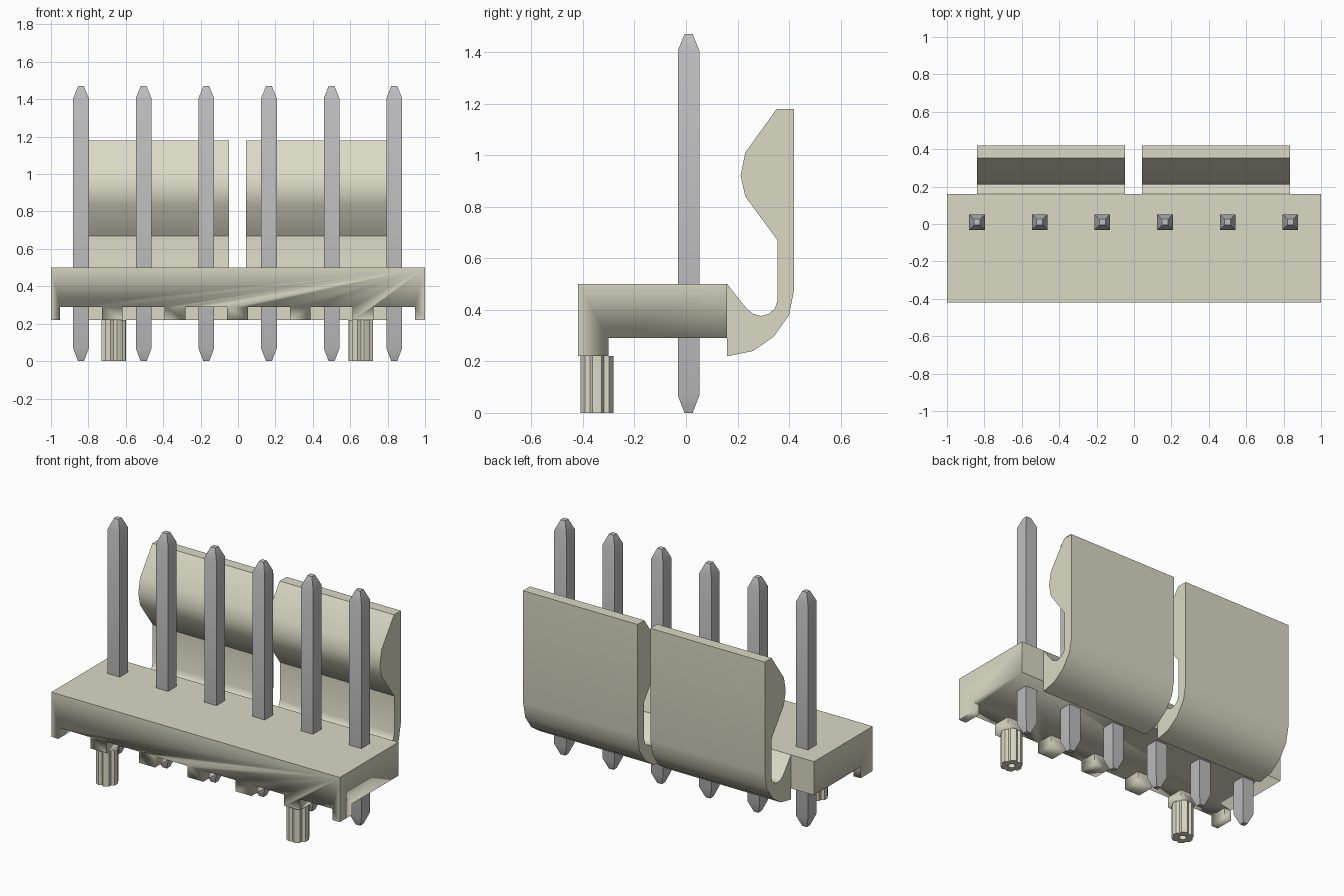
import bpy, bmesh, math
from mathutils import Vector

cube = bpy.data.objects.get("Cube")
if cube:
    bpy.data.objects.remove(cube, do_unlink=True)


def material(name, colour):
    m = bpy.data.materials.new(name)
    m.use_nodes = True
    m.diffuse_color = colour
    m.node_tree.nodes["Principled BSDF"].inputs["Base Color"].default_value = colour
    return m


cream = material("cream plastic", (0.71, 0.70, 0.56, 1))
metal = material("grey metal", (0.52, 0.52, 0.53, 1))


def finish(name, bm, mat):
    bmesh.ops.recalc_face_normals(bm, faces=bm.faces)
    mesh = bpy.data.meshes.new(name)
    bm.to_mesh(mesh)
    bm.free()
    mesh.materials.append(mat)
    ob = bpy.data.objects.new(name, mesh)
    bpy.context.collection.objects.link(ob)
    bpy.ops.object.select_all(action="DESELECT")
    bpy.context.view_layer.objects.active = ob
    ob.select_set(True)
    bpy.ops.object.shade_smooth_by_angle(angle=math.radians(32))
    return ob


def extrude(name, points, travel, mat):
    """Sweep a flat outline along a vector to make a solid."""
    bm = bmesh.new()
    face = bm.faces.new([bm.verts.new(p) for p in points])
    result = bmesh.ops.extrude_face_region(bm, geom=[face], use_keep_orig=True)
    moved = [g for g in result["geom"] if isinstance(g, bmesh.types.BMVert)]
    bmesh.ops.translate(bm, verts=moved, vec=Vector(travel))
    return finish(name, bm, mat)


PITCH = 0.335
pin_xs = [(i - 2.5) * PITCH - 0.002 for i in range(6)]

# Base block, hollowed underneath so a row of feet is left along the front
base = extrude("base", [(-1, -0.42, 0.22), (1, -0.42, 0.22), (1, 0.16, 0.22), (-1, 0.16, 0.22)],
               (0, 0, 0.28), cream)
outline = [(-1.2, 0.3, 0.1), (-1.2, -0.3, 0.1)]
for x in pin_xs:
    outline += [(x + dx, y, 0.1) for dx, y in
                ((-0.112, -0.3), (-0.112, -0.6), (0.112, -0.6), (0.112, -0.3))]
outline += [(1.2, -0.3, 0.1), (1.2, 0.3, 0.1)]
cutter = extrude("underside_cutter", outline, (0, 0, 0.19), cream)
cutter.hide_render = True
cutter.hide_set(True)
cut = base.modifiers.new("underside", "BOOLEAN")
cut.operation = "DIFFERENCE"
cut.solver = "EXACT"
cut.object = cutter

# Two spring latches behind the base
latch = [(0.16, 0.5), (0.235, 0.405), (0.26, 0.385), (0.29, 0.376), (0.32, 0.384),
         (0.345, 0.405), (0.355, 0.435), (0.355, 0.67), (0.23, 0.84), (0.212, 0.92),
         (0.23, 1.01), (0.352, 1.18), (0.42, 1.18), (0.42, 0.48), (0.4, 0.38),
         (0.34, 0.295), (0.26, 0.24), (0.16, 0.22)]
for name, x in (("right_latch", -0.84), ("left_latch", 0.042)):
    extrude(name, [(x, y, z) for y, z in latch], (0.793, 0, 0), cream)

# Square pins with tapered ends
for i, x in enumerate(pin_xs):
    bm = bmesh.new()
    rings = []
    for z, h in ((0, 0.016), (0.068, 0.042), (1.405, 0.042), (1.47, 0.016)):
        rings.append([bm.verts.new((x + sx * h, 0.01 + sy * h, z))
                      for sx, sy in ((-1, -1), (1, -1), (1, 1), (-1, 1))])
    for a, b in zip(rings, rings[1:]):
        for k in range(4):
            n = (k + 1) % 4
            bm.faces.new((a[k], a[n], b[n], b[k]))
    bm.faces.new(rings[0])
    bm.faces.new(rings[-1])
    finish(f"pin_{i + 1}", bm, metal)

# Ribbed locating pegs with a small blind hole in the tip
for name, cx in (("right_peg", -0.665), ("left_peg", 0.657)):
    bm = bmesh.new()
    count = 24

    def ring(z, radius):
        return [bm.verts.new((cx + radius(k) * math.cos(math.tau * k / count),
                              -0.345 + radius(k) * math.sin(math.tau * k / count), z))
                for k in range(count)]

    ribbed = lambda k: 0.054 if k % 4 == 2 else 0.066
    hole = lambda k: 0.022
    rings = [ring(0.22, ribbed), ring(0, ribbed), ring(0, hole), ring(0.06, hole)]
    for a, b in zip(rings, rings[1:]):
        for k in range(count):
            n = (k + 1) % count
            bm.faces.new((a[k], a[n], b[n], b[k]))
    bm.faces.new(rings[0])
    bm.faces.new(rings[-1])
    finish(name, bm, cream)
